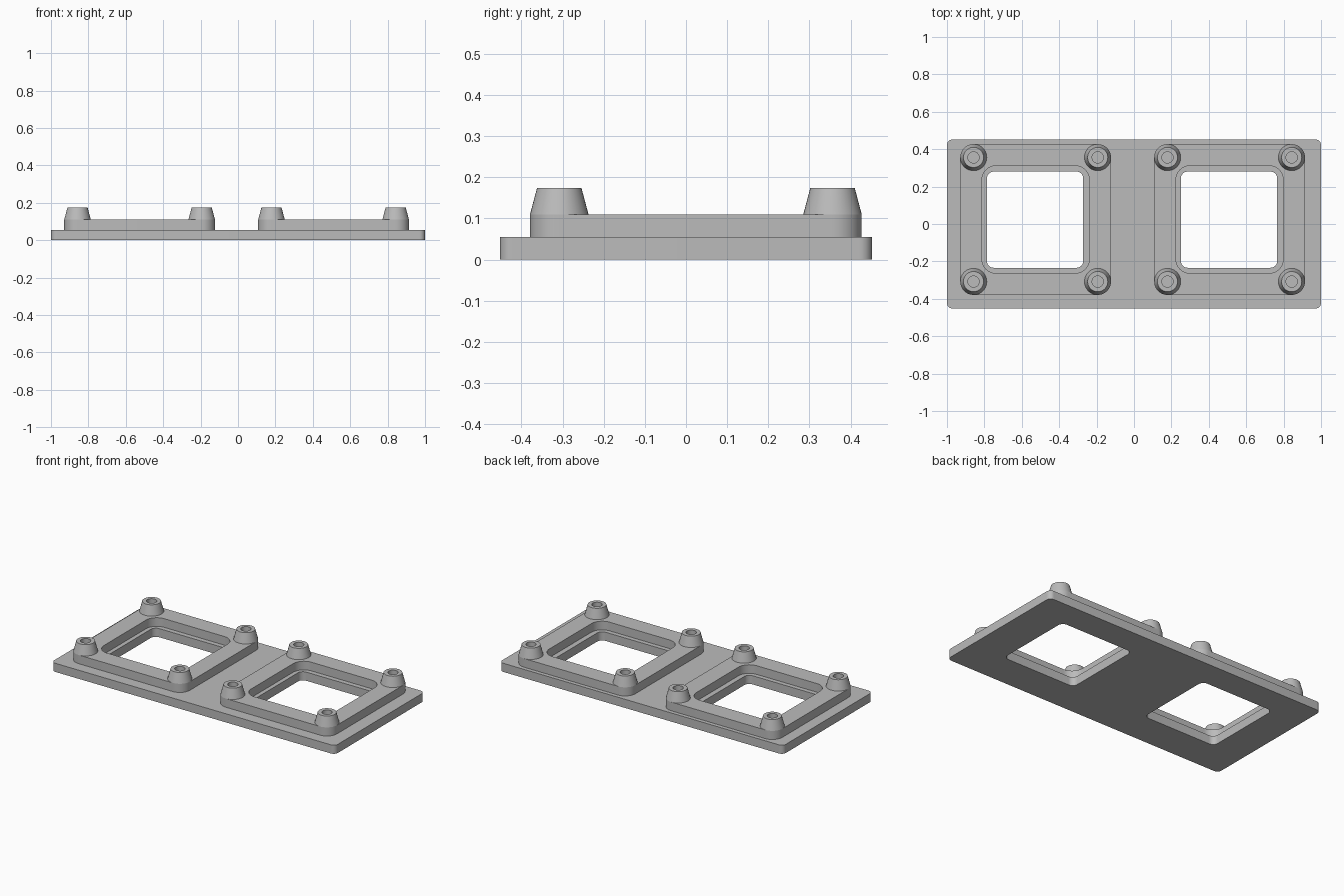
import bpy
import bmesh
from math import cos, sin, pi, radians

cube = bpy.data.objects.get("Cube")
if cube:
    bpy.data.objects.remove(cube, do_unlink=True)

# Single grey material
grey = bpy.data.materials.new("plain grey")
grey.use_nodes = True
colour = (0.5, 0.5, 0.5, 1)
grey.diffuse_color = colour
grey.node_tree.nodes["Principled BSDF"].inputs["Base Color"].default_value = colour

PLATE_TOP, FRAME_TOP, BOSS_TOP = 0.055, 0.11, 0.174
FRAME_Y = 0.024
BOSS_OFFSET = 0.332


def add_object(name, mesh):
    obj = bpy.data.objects.new(name, mesh)
    bpy.context.collection.objects.link(obj)
    mesh.materials.clear()
    mesh.materials.append(grey)
    bpy.ops.object.select_all(action="DESELECT")
    obj.select_set(True)
    bpy.context.view_layer.objects.active = obj
    bpy.ops.object.shade_smooth_by_angle(angle=radians(30))
    return obj


def rounded_rect(cx, cy, hx, hy, r, steps=10):
    points = []
    for k, (sx, sy) in enumerate([(1, 1), (-1, 1), (-1, -1), (1, -1)]):
        for i in range(steps + 1):
            a = (k + i / steps) * pi / 2
            points.append((cx + sx * (hx - r) + r * cos(a),
                           cy + sy * (hy - r) + r * sin(a)))
    return points


def extruded_outline(name, loops, z0, z1):
    """Fill nested 2D outlines (inner ones become holes) and extrude them."""
    curve = bpy.data.curves.new(name + "_outline", "CURVE")
    curve.dimensions = "2D"
    curve.fill_mode = "BOTH"
    curve.extrude = (z1 - z0) / 2
    for loop in loops:
        spline = curve.splines.new("POLY")
        spline.points.add(len(loop) - 1)
        for p, (x, y) in zip(spline.points, loop):
            p.co = (x, y, 0, 1)
        spline.use_cyclic_u = True
    temp = bpy.data.objects.new(name + "_temp", curve)
    mesh = bpy.data.meshes.new_from_object(temp)
    bpy.data.objects.remove(temp)
    bpy.data.curves.remove(curve)
    bm = bmesh.new()
    bm.from_mesh(mesh)
    bmesh.ops.remove_doubles(bm, verts=bm.verts, dist=1e-5)
    bmesh.ops.translate(bm, verts=bm.verts, vec=(0, 0, (z0 + z1) / 2))
    bmesh.ops.recalc_face_normals(bm, faces=bm.faces)
    bm.to_mesh(mesh)
    bm.free()
    mesh.name = name
    return add_object(name, mesh)


def boss(name, x, y, sides=40):
    """Tapered round post with a blind hole in its top."""
    profile = [(0.071, FRAME_TOP), (0.054, BOSS_TOP),
               (0.03, BOSS_TOP), (0.03, FRAME_TOP + 0.003)]
    bm = bmesh.new()
    rings = [[bm.verts.new((r * cos(2 * pi * i / sides), r * sin(2 * pi * i / sides), z))
              for i in range(sides)] for r, z in profile]
    for a, b in zip(rings, rings[1:]):
        for i in range(sides):
            j = (i + 1) % sides
            bm.faces.new((a[i], a[j], b[j], b[i]))
    bm.faces.new(rings[-1])
    bm.faces.new(rings[0][::-1])
    mesh = bpy.data.meshes.new(name)
    bm.to_mesh(mesh)
    bm.free()
    add_object(name, mesh).location = (x, y, 0)


# Base plate with two square windows
centres = {"right": -0.526, "left": 0.511}
windows = [rounded_rect(cx - 0.003, FRAME_Y - 0.001, 0.257, 0.257, 0.035)
           for cx in centres.values()]
extruded_outline("base_plate", [rounded_rect(0, 0, 1, 0.452, 0.03)] + windows, 0, PLATE_TOP)

# Raised frame around each window, with a boss on each corner
for side, cx in centres.items():
    extruded_outline(side + "_frame",
                     [rounded_rect(cx, FRAME_Y, 0.403, 0.403, 0.071),
                      rounded_rect(cx, FRAME_Y, 0.287, 0.287, 0.075)],
                     PLATE_TOP, FRAME_TOP)
    for sx, inner in ((-1, "right"), (1, "left")):
        for sy, end in ((-1, "front"), (1, "back")):
            boss(f"{side}_frame_{end}_{inner}_boss",
                 cx + sx * BOSS_OFFSET, FRAME_Y + sy * BOSS_OFFSET)
